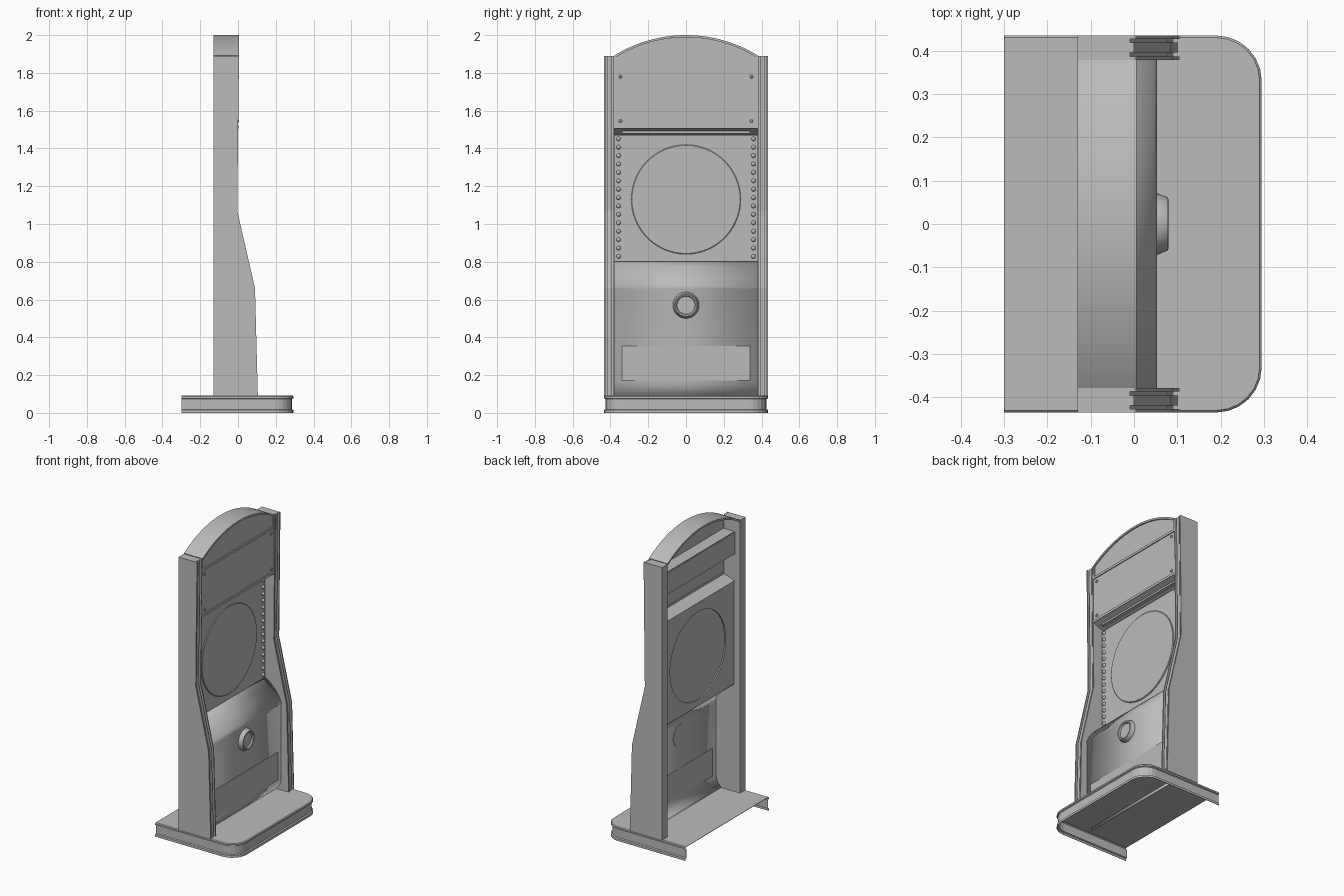
import bpy, bmesh, math

cube = bpy.data.objects.get("Cube")
if cube:
    bpy.data.objects.remove(cube, do_unlink=True)

grey = bpy.data.materials.new("plain grey")
grey.use_nodes = True
COLOUR = (0.5, 0.5, 0.5, 1)
grey.diffuse_color = COLOUR
grey.node_tree.nodes["Principled BSDF"].inputs["Base Color"].default_value = COLOUR


def finish(name, bm, smooth=False, thickness=0):
    bmesh.ops.recalc_face_normals(bm, faces=bm.faces)
    mesh = bpy.data.meshes.new(name)
    bm.to_mesh(mesh)
    bm.free()
    mesh.materials.append(grey)
    obj = bpy.data.objects.new(name, mesh)
    bpy.context.collection.objects.link(obj)
    if thickness:
        mod = obj.modifiers.new("thickness", "SOLIDIFY")
        mod.thickness, mod.offset = thickness, 0
    if smooth:
        bpy.ops.object.select_all(action="DESELECT")
        obj.select_set(True)
        bpy.context.view_layer.objects.active = obj
        bpy.ops.object.shade_smooth_by_angle(angle=math.radians(32))


def prism(name, points, lo, hi, axis="y", smooth=False):
    """Solid: an x-z outline pushed along y, or a y-z outline pushed along x."""
    place = (lambda a, b, t: (a, t, b)) if axis == "y" else (lambda a, b, t: (t, a, b))
    bm = bmesh.new()
    ends = [[bm.verts.new(place(a, b, t)) for a, b in points] for t in (lo, hi)]
    for end in ends:
        bm.faces.new(end)
    for i in range(len(points)):
        j = (i + 1) % len(points)
        bm.faces.new((ends[0][i], ends[0][j], ends[1][j], ends[1][i]))
    finish(name, bm, smooth)


def box(name, x, y, z):
    prism(name, [(x[0], z[0]), (x[1], z[0]), (x[1], z[1]), (x[0], z[1])], *y)


def lathe(name, profile, y, z, steps=48):
    """Turn (x, radius) points about an axis along x."""
    bm = bmesh.new()
    rings = []
    for x, r in profile:
        ring = [(y + r * math.cos(2 * math.pi * i / steps),
                 z + r * math.sin(2 * math.pi * i / steps)) for i in range(steps)]
        rings.append([bm.verts.new((x, a, b)) for a, b in ring])
    for p, q in zip(rings, rings[1:]):
        for i in range(steps):
            j = (i + 1) % steps
            bm.faces.new((p[i], p[j], q[j], q[i]))
    bm.faces.new(rings[0])
    bm.faces.new(rings[-1])
    finish(name, bm, True)


def arc(ca, cb, r, start, end, steps):
    angles = [math.radians(start + (end - start) * i / steps) for i in range(steps + 1)]
    return [(ca + r * math.cos(a), cb + r * math.sin(a)) for a in angles]


# Base: moulded skirt, open at the back and underneath
HALF, FRONT, BACK, ROUND = 0.435, 0.295, -0.3, 0.105


def base_outline(inset):
    r = ROUND - inset
    cx, cy = FRONT - ROUND, HALF - ROUND
    return ([(BACK, inset - HALF)] + arc(cx, -cy, r, -90, 0, 6)
            + arc(cx, cy, r, 0, 90, 6) + [(BACK, HALF - inset)])


bm = bmesh.new()
rows = []
for inset, z in [(0.002, 0), (0.002, 0.014), (0.01, 0.018), (0.01, 0.074),
                 (0.002, 0.078), (0.002, 0.086), (0.006, 0.09)]:
    rows.append([bm.verts.new((x, y, z)) for x, y in base_outline(inset)])
for low, high in zip(rows, rows[1:]):
    for i in range(len(low) - 1):
        bm.faces.new((low[i], low[i + 1], high[i + 1], high[i]))
bm.faces.new(rows[-1])
finish("base", bm, False, 0.003)


# Side panels with an edge channel and a centre bead down the front
def side_profile(inset):
    front = [(0.105, 0.09), (0.09, 0.66), (-0.004, 1.07), (0.005, 1.89)]
    return [(-0.13, 0.09)] + [(x - inset, z) for x, z in front] + [(-0.13, 1.89)]


for side, word in ((1, "left"), (-1, "right")):
    for part, near, far, inset in (("inner_lip", 0.378, 0.386, 0),
                                   ("core", 0.386, 0.427, 0.014),
                                   ("bead", 0.395, 0.418, 0.005),
                                   ("outer_lip", 0.427, 0.435, 0)):
        lo, hi = sorted((side * near, side * far))
        prism(f"{word}_side_{part}", side_profile(inset), lo, hi)

# Arched top: curved shell, recessed face and front rim
W = 0.378
RADIUS = 0.722
half_angle = math.degrees(math.asin(W / RADIUS))


def arch(inset):
    return arc(0, 2 - RADIUS, RADIUS - inset, 90 - half_angle, 90 + half_angle, 32)


prism("arch_shell", arch(0) + arch(0.012)[::-1], -0.13, 0.006, "x", True)
prism("arch_face", [(-W, 1.81)] + arch(0.006)[::-1] + [(W, 1.81)], -0.012, -0.003, "x")
for side, word in ((1, "left"), (-1, "right")):
    y = sorted((side * W, side * 0.368))
    box(f"{word}_arch_rim", (-0.008, 0.003), y, (1.81, 1.893))
box("arch_lower_rim", (-0.01, 0.003), (-W, W), (1.805, 1.82))

# Sign box below the arch
box("sign_panel", (-0.012, -0.003), (-W, W), (1.52, 1.8))
box("sign_shelf", (-0.09, -0.003), (-W, W), (1.797, 1.807))
box("sign_back", (-0.092, -0.086), (-W, W), (1.66, 1.8))
box("sign_lower_rim", (-0.014, 0.003), (-W, W), (1.506, 1.522))
prism("sign_underside", [(-0.003, 1.506), (-0.003, 1.512), (-0.09, 1.482), (-0.09, 1.47)], -W, W)
box("sign_light_strip", (-0.06, -0.03), (-0.34, 0.34), (1.48, 1.492))
for y in (-0.347, 0.347):
    for z in (1.545, 1.78):
        lathe("sign_screw", [(-0.006, 0.009), (0.001, 0.009), (0.004, 0.005)], y, z, 12)

# Playing board in two halves around a round opening, with a disc and bulbs
CENTRE, R = 1.13, 0.29
outline = [(0, 0.8), (W, 0.8), (W, 1.47), (0, 1.47)] + arc(0, CENTRE, R, 90, -90, 32)
for side, word in ((1, "left"), (-1, "right")):
    prism(f"{word}_playing_board", [(side * y, z) for y, z in outline], -0.087, -0.069, "x")
    for i in range(15):
        profile = [(-0.07, 0.012), (-0.063, 0.011), (-0.058, 0.007), (-0.056, 0.002)]
        lathe(f"{word}_bulb", profile, side * 0.357, 0.828 + 0.0445 * i, 12)
lathe("board_disc", [(-0.079, R), (-0.065, R), (-0.062, R - 0.004)], 0, CENTRE, 64)

# Lower front: one bent sheet from the board down into the base
bend = [(-0.087, 0.8), (-0.06, 0.8), (-0.025, 0.772), (0.005, 0.742), (0.028, 0.712),
        (0.044, 0.68), (0.05, 0.665), (0.048, 0.655), (0.048, 0.17), (0.045, 0.145),
        (0.036, 0.12), (0.02, 0.1), (0.01, 0.09), (0.01, 0.07)]
bm = bmesh.new()
lines = [[bm.verts.new((x, y, z)) for y in (-W, W)] for x, z in bend]
for p, q in zip(lines, lines[1:]):
    bm.faces.new((p[0], p[1], q[1], q[0]))
finish("lower_front", bm, True, 0.005)
box("access_door", (0.044, 0.053), (-0.34, 0.34), (0.172, 0.355))

# Round button with a sunken centre
lathe("button", [(0.043, 0.07), (0.056, 0.07), (0.078, 0.061), (0.079, 0.057),
                 (0.076, 0.05), (0.066, 0.047)], 0, 0.57, 40)
